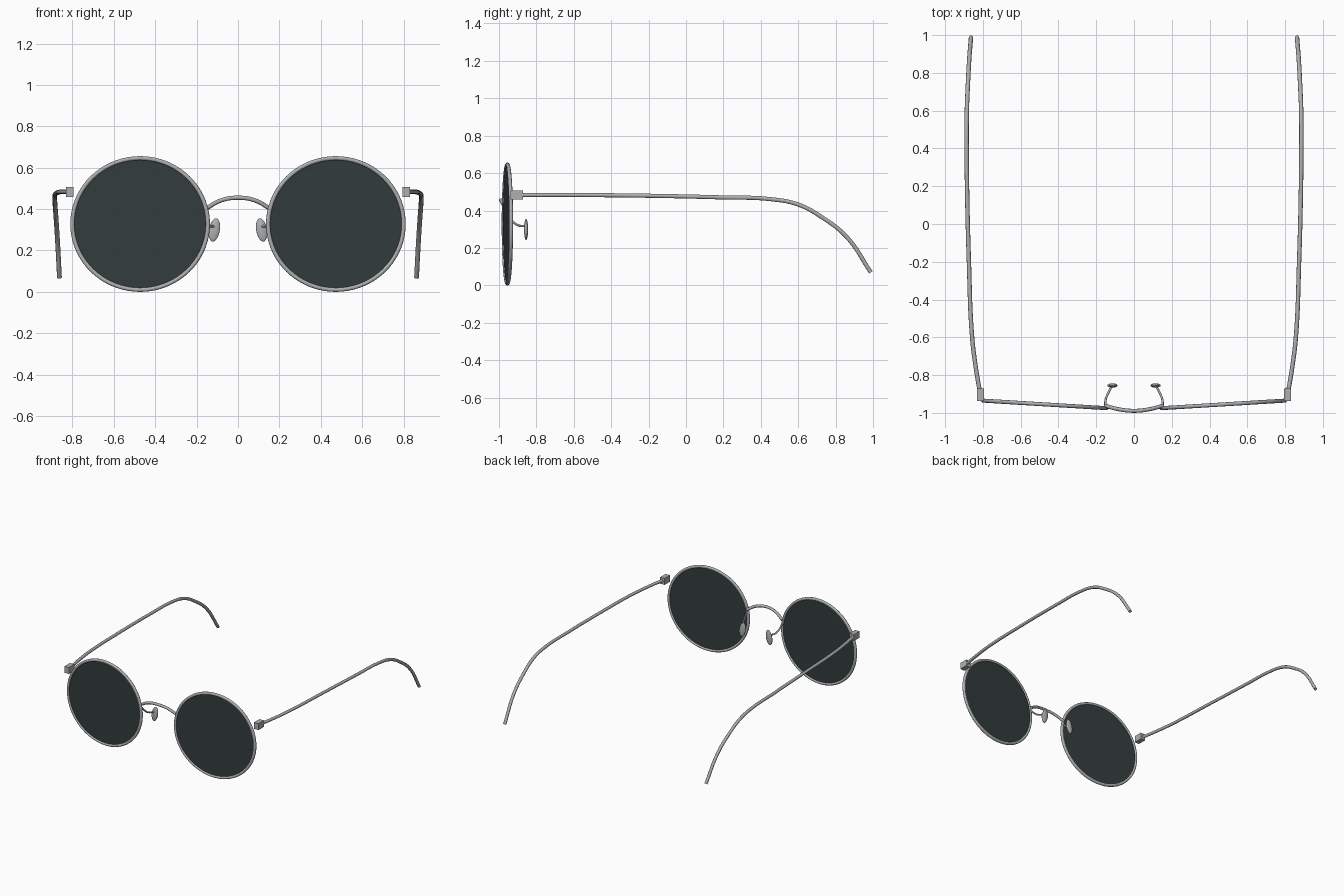
import bpy
import math
from mathutils import Vector, Matrix

cube = bpy.data.objects.get("Cube")
if cube:
    bpy.data.objects.remove(cube, do_unlink=True)


def material(name, color):
    m = bpy.data.materials.new(name)
    m.use_nodes = True
    m.diffuse_color = color
    m.node_tree.nodes["Principled BSDF"].inputs["Base Color"].default_value = color
    return m


METAL = material("silver metal", (0.42, 0.43, 0.44, 1))
GLASS = material("dark glass", (0.033, 0.044, 0.044, 1))


def finish(obj, name, mat, angle=40):
    obj.name = name
    obj.data.materials.clear()
    obj.data.materials.append(mat)
    bpy.ops.object.select_all(action="DESELECT")
    obj.select_set(True)
    bpy.context.view_layer.objects.active = obj
    bpy.ops.object.shade_smooth_by_angle(angle=math.radians(angle))
    return obj


def wire(name, points, radius, closed=False, smooth=True):
    """Round wire swept along a path, turned into a mesh."""
    curve = bpy.data.curves.new(name, "CURVE")
    curve.dimensions = "3D"
    curve.bevel_depth = radius
    curve.bevel_resolution = 3
    curve.use_fill_caps = True
    curve.resolution_u = 8
    if smooth:
        spline = curve.splines.new("BEZIER")
        spline.bezier_points.add(len(points) - 1)
        for bp, p in zip(spline.bezier_points, points):
            bp.co = p
            bp.handle_left_type = bp.handle_right_type = "AUTO"
    else:
        spline = curve.splines.new("POLY")
        spline.points.add(len(points) - 1)
        for sp, p in zip(spline.points, points):
            sp.co = (*p, 1)
    spline.use_cyclic_u = closed
    obj = bpy.data.objects.new(name, curve)
    bpy.context.collection.objects.link(obj)
    bpy.ops.object.select_all(action="DESELECT")
    obj.select_set(True)
    bpy.context.view_layer.objects.active = obj
    bpy.ops.object.convert(target="MESH")
    return finish(bpy.context.object, name, METAL)


SEGMENTS = 72
RX, RZ = 0.328, 0.318      # rim centre line
WRAP = math.radians(3.5)   # lenses sweep back towards the temples

for side, label in ((1, "left"), (-1, "right")):
    def mirrored(points):
        return [(side * x, y, z) for x, y, z in points]

    # Rim
    centre = Vector((side * 0.473, -0.955, 0.328))
    turn = Matrix.Rotation(side * WRAP, 3, "Z")
    ring = []
    for i in range(SEGMENTS):
        a = math.tau * i / SEGMENTS
        ring.append(centre + turn @ Vector((RX * math.cos(a), 0, RZ * math.sin(a))))
    wire(label + "_rim", ring, 0.0105, closed=True, smooth=False)

    # Lens
    bpy.ops.mesh.primitive_cylinder_add(vertices=SEGMENTS, radius=1, depth=0.008)
    lens = bpy.context.object
    lens.data.transform(Matrix.Rotation(math.pi / 2, 4, "X"))
    lens.data.transform(Matrix.Diagonal((RX, 0.008 / 0.008, RZ, 1)))
    lens.data.transform(Matrix.Translation(centre) @ turn.to_4x4())
    finish(lens, label + "_lens", GLASS)

    # Hinge block
    bpy.ops.mesh.primitive_cube_add(size=1, location=(side * 0.813, -0.904, 0.483))
    hinge = bpy.context.object
    hinge.scale = (0.038, 0.066, 0.05)
    finish(hinge, label + "_hinge", METAL)

    # Temple arm with its ear hook
    wire(label + "_temple", mirrored([
        (0.816, -0.89, 0.483), (0.839, -0.75, 0.483), (0.857, -0.6, 0.483),
        (0.874, -0.2, 0.479), (0.884, 0.2, 0.47), (0.886, 0.45, 0.461),
        (0.885, 0.6, 0.432), (0.88, 0.727, 0.364), (0.873, 0.86, 0.258),
        (0.863, 0.988, 0.07)]), 0.0115)

    # Nose pad and its curved arm
    wire(label + "_pad_arm", mirrored([
        (0.152, -0.96, 0.375), (0.15, -0.93, 0.345),
        (0.139, -0.9, 0.322), (0.118, -0.86, 0.316)]), 0.006)
    bpy.ops.mesh.primitive_uv_sphere_add(
        segments=24, ring_count=14, radius=1, location=(side * 0.114, -0.855, 0.299))
    pad = bpy.context.object
    pad.scale = (0.026, 0.011, 0.057)
    pad.rotation_euler = (0, side * math.radians(-10), 0)
    finish(pad, label + "_nose_pad", METAL)

# Bridge
wire("bridge", [(-0.152, -0.962, 0.404), (-0.085, -0.98, 0.441), (0, -0.989, 0.455),
                (0.085, -0.98, 0.441), (0.152, -0.962, 0.404)], 0.0105)
